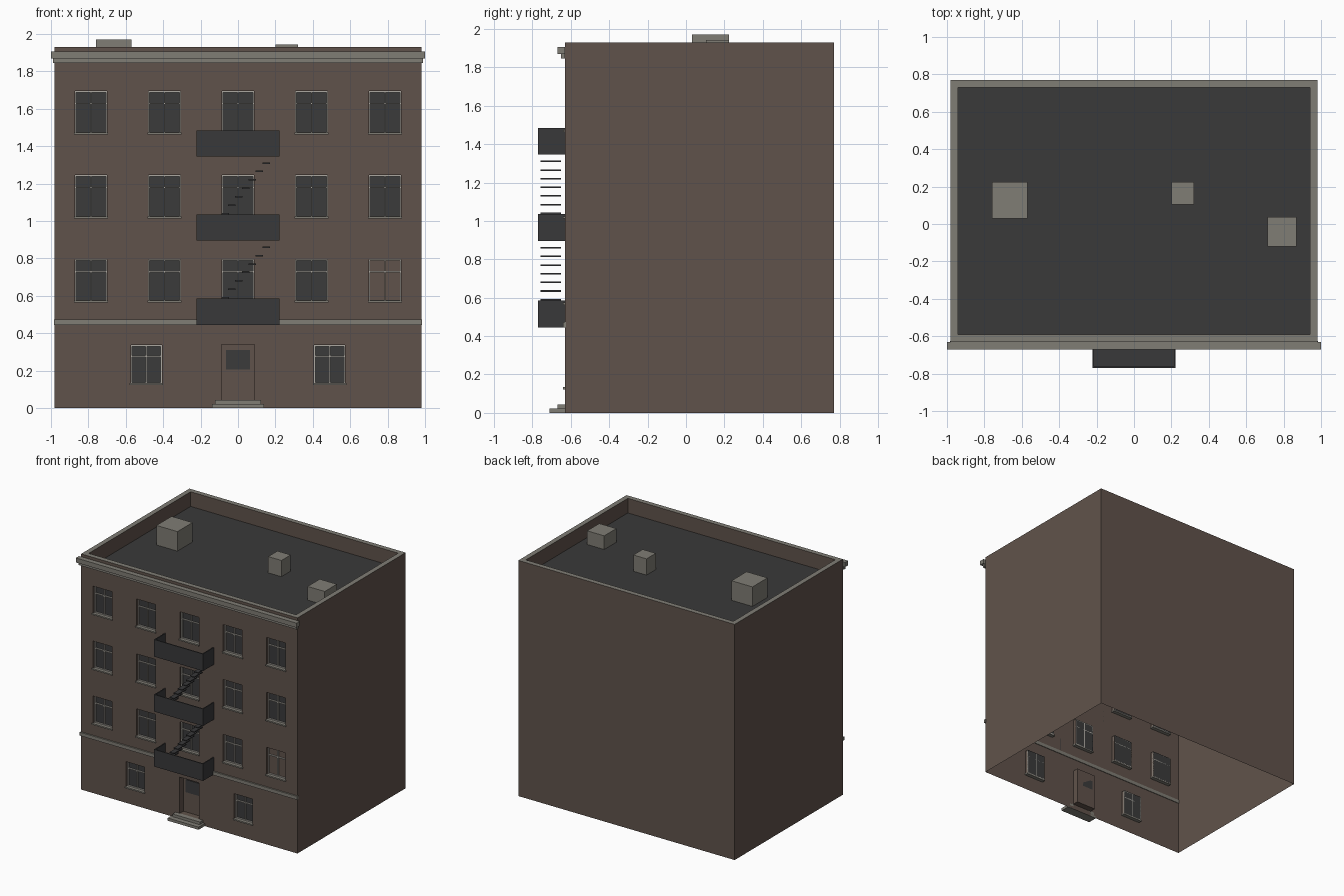
import bpy, bmesh

if "Cube" in bpy.data.objects:
    bpy.data.objects.remove(bpy.data.objects["Cube"])

def mat(name, c):
    m = bpy.data.materials.new(name)
    m.diffuse_color = (*c, 1)
    m.use_nodes = True
    m.node_tree.nodes["Principled BSDF"].inputs["Base Color"].default_value = m.diffuse_color
    return m

BROWN = mat("brown_wall", (0.118, 0.086, 0.070))
STONE = mat("grey_stone", (0.215, 0.205, 0.177))
DARK = mat("dark_roof", (0.042, 0.042, 0.042))
GLASS = mat("dark_glass", (0.043, 0.043, 0.044))
IRON = mat("black_iron", (0.040, 0.040, 0.042))
FRAME = mat("pale_frame", (0.42, 0.40, 0.36))

FRONT, BACK, SIDE, TOP, ROOF = -0.63, 0.77, 0.98, 1.93, 1.81


class Part:
    """Collects quads and boxes into one named object."""
    def __init__(self, name, *mats):
        self.name, self.mats, self.bm = name, mats, bmesh.new()

    def quad(self, pts, mi=0):
        f = self.bm.faces.new([self.bm.verts.new(p) for p in pts])
        f.material_index = mi

    def box(self, x0, x1, y0, y1, z0, z1):
        vs = bmesh.ops.create_cube(self.bm, size=1)["verts"]
        for v in vs:
            v.co = (x1 if v.co.x > 0 else x0, y1 if v.co.y > 0 else y0,
                    z1 if v.co.z > 0 else z0)

    def done(self):
        bmesh.ops.remove_doubles(self.bm, verts=self.bm.verts, dist=1e-5)
        me = bpy.data.meshes.new(self.name)
        self.bm.to_mesh(me)
        self.bm.free()
        for m in self.mats:
            me.materials.append(m)
        ob = bpy.data.objects.new(self.name, me)
        bpy.context.collection.objects.link(ob)


# openings: x0, x1, z0, z1
W = 0.086
windows = [(x - W, x + W, z, z + 0.225)
           for z in (0.57, 1.02, 1.47) for x in (-0.786, -0.393, 0, 0.393, 0.786)]
windows += [(x - 0.083, x + 0.083, 0.13, 0.337) for x in (-0.49, 0.49)]
door = (-0.088, 0.088, 0.042, 0.34)
holes = windows + [door]

# front wall: grid of faces with the openings left out
wall = Part("front_wall", BROWN)
xs = sorted({-SIDE, SIDE} | {v for h in holes for v in h[:2]})
zs = sorted({0, TOP} | {v for h in holes for v in h[2:]})
for xa, xb in zip(xs, xs[1:]):
    for za, zb in zip(zs, zs[1:]):
        cx, cz = (xa + xb) / 2, (za + zb) / 2
        if not any(h[0] < cx < h[1] and h[2] < cz < h[3] for h in holes):
            wall.quad([(xa, FRONT, za), (xb, FRONT, za), (xb, FRONT, zb), (xa, FRONT, zb)])
wall.done()

# other walls, open underneath
shell = Part("side_and_back_walls", BROWN)
ring = [(SIDE, FRONT), (SIDE, BACK), (-SIDE, BACK), (-SIDE, FRONT)]
for (xa, ya), (xb, yb) in zip(ring, ring[1:]):
    shell.quad([(xa, ya, 0), (xb, yb, 0), (xb, yb, TOP), (xa, ya, TOP)])
shell.done()

# parapet inside faces and grey cap, then sunken roof
IN = 0.04
outer = [(-SIDE, FRONT), (SIDE, FRONT), (SIDE, BACK), (-SIDE, BACK)]
inner = [(x - IN if x > 0 else x + IN, y - IN if y > 0 else y + IN) for x, y in outer]
par = Part("parapet", BROWN, STONE)
for i in range(4):
    a, b, c, d = outer[i], outer[(i + 1) % 4], inner[(i + 1) % 4], inner[i]
    par.quad([(*p, TOP) for p in (a, b, c, d)], 1)
    par.quad([(*d, TOP), (*c, TOP), (*c, ROOF), (*d, ROOF)])
par.done()
roof = Part("roof", DARK)
roof.quad([(*p, ROOF) for p in inner])
roof.done()

# rooftop vents
vents = Part("roof_vents", STONE)
vents.box(-0.76, -0.57, 0.03, 0.225, ROOF, 1.97)
vents.box(0.20, 0.32, 0.105, 0.225, ROOF, 1.943)
vents.box(0.715, 0.87, -0.12, 0.037, ROOF, 1.922)
vents.done()

# cornice and floor band
trim = Part("cornice_and_band", STONE)
trim.box(-1.0, 1.0, -0.67, FRONT, 1.87, 1.907)
trim.box(-0.988, 0.988, -0.652, FRONT, 1.845, 1.87)
trim.box(-0.985, 0.985, -0.642, -0.625, 0.445, 0.473)
trim.done()


def reveal(part, h, y):
    x0, x1, z0, z1 = h
    c = [(x0, z0), (x1, z0), (x1, z1), (x0, z1)]
    for i in range(4):
        (xa, za), (xb, zb) = c[i], c[(i + 1) % 4]
        part.quad([(xa, FRONT, za), (xa, y, za), (xb, y, zb), (xb, FRONT, zb)])


# windows: reveal, pane, bars and sill; the last of the first upper row is boarded
GY = FRONT + 0.03
rev, pane = Part("window_reveals", BROWN), Part("window_panes", GLASS, BROWN)
bars, sills = Part("window_frames", FRAME), Part("window_sills", STONE)
for i, h in enumerate(windows):
    x0, x1, z0, z1 = h
    reveal(rev, h, GY)
    pane.quad([(x0, GY, z0), (x1, GY, z0), (x1, GY, z1), (x0, GY, z1)], int(i == 4))
    t, ya, yb = 0.007, GY - 0.012, GY
    mid, bar = (x0 + x1) / 2, z0 + 0.69 * (z1 - z0)
    for x in (x0, mid - t / 2, x1 - t):
        bars.box(x, x + t, ya, yb, z0, z1)
    for z in (z0, bar, z1 - t):
        bars.box(x0, x1, ya, yb, z, z + t)
    sills.box(x0 - 0.006, x1 + 0.006, FRONT - 0.01, GY, z0 - 0.007, z0 + 0.004)
for p in (rev, pane, bars, sills):
    p.done()

# door with a small dark light
DY = FRONT + 0.05
d = Part("door", BROWN)
reveal(d, door, DY)
d.quad([(door[0], DY, door[2]), (door[1], DY, door[2]), (door[1], DY, door[3]), (door[0], DY, door[3])])
d.done()
g = Part("door_glass", GLASS)
g.box(-0.065, 0.065, DY - 0.006, DY, 0.207, 0.31)
g.done()

# entrance steps
st = Part("entrance_steps", STONE)
st.box(-0.14, 0.14, -0.71, FRONT, 0, 0.022)
st.box(-0.123, 0.123, -0.67, FRONT, 0.022, 0.044)
st.done()

# fire escape trays and stair treads
esc, tr = Part("fire_escape_platforms", IRON), Part("fire_escape_treads", IRON)
P = 0.222
for n in range(3):
    z = 0.445 + 0.45 * n
    esc.box(-P, P, -0.77, FRONT, z, z + 0.012)
    esc.box(-P, P, -0.77, -0.762, z, z + 0.14)
    for x in (-P, P - 0.008):
        esc.box(x, x + 0.008, -0.77, FRONT, z, z + 0.14)
    if n < 2:
        for k in range(1, 10):
            x, tz = 0.15 - (9 - k) * 0.0365, z + 0.01 + 0.045 * k
            tr.box(x - 0.02, x + 0.02, -0.757, -0.65, tz - 0.004, tz + 0.004)
esc.done()
tr.done()
